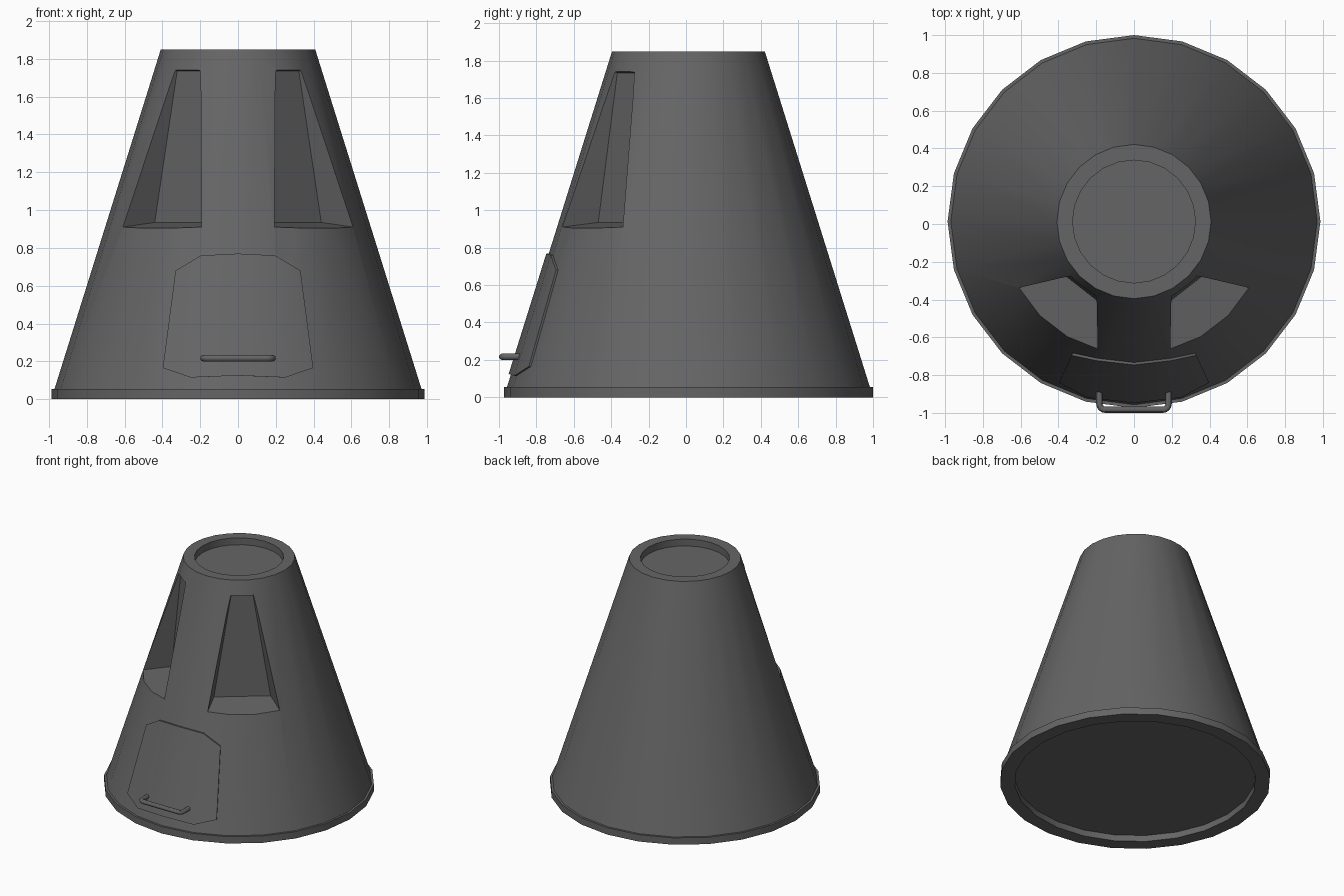
import bpy, bmesh, math
from mathutils import Vector

if "Cube" in bpy.data.objects:
    bpy.data.objects.remove(bpy.data.objects["Cube"])

CY = 0.013          # the round body sits slightly behind the origin
SIDES = 24
grey = bpy.data.materials.new("dark grey")
grey.diffuse_color = (0.13, 0.13, 0.13, 1)
grey.use_nodes = True
grey.node_tree.nodes["Principled BSDF"].inputs["Base Color"].default_value = grey.diffuse_color


def make(name, bm):
    bmesh.ops.recalc_face_normals(bm, faces=bm.faces)
    me = bpy.data.meshes.new(name)
    bm.to_mesh(me)
    bm.free()
    me.materials.append(grey)
    ob = bpy.data.objects.new(name, me)
    bpy.context.collection.objects.link(ob)
    return ob


def smooth(ob):
    bpy.ops.object.select_all(action='DESELECT')
    ob.select_set(True)
    bpy.context.view_layer.objects.active = ob
    bpy.ops.object.shade_smooth_by_angle(angle=math.radians(30))


def cone_r(z):
    return 0.97 - 0.313 * (z - 0.055)


# Capsule body: turned profile with base rim and recessed ends
profile = [(0.88, 0.05), (0.88, 0), (0.987, 0), (0.987, 0.055), (cone_r(0.055), 0.055),
           (cone_r(1.85), 1.85), (0.325, 1.85), (0.325, 1.795)]
bm = bmesh.new()
rings = [[bm.verts.new((r * math.sin(a), CY - r * math.cos(a), z))
          for a in (2 * math.pi * i / SIDES for i in range(SIDES))] for r, z in profile]
for lo, hi in zip(rings, rings[1:]):
    for i in range(SIDES):
        j = (i + 1) % SIDES
        bm.faces.new((lo[i], lo[j], hi[j], hi[i]))
bm.faces.new(rings[0])
bm.faces.new(rings[-1])
body = make("capsule_body", bm)

# Window recesses: tapered cutters, mirrored left and right
for side, label in ((-1, "left"), (1, "right")):
    a = math.radians(38)
    d = Vector((side * math.sin(a), -math.cos(a), 0))
    t = Vector((math.cos(a), side * math.sin(a), 0))
    # inner and opening (distance, half width, height), stretch past the skin
    levels = [((0.45, 0.207, 0.935), (0.653, 0.264, 0.91), 1.6),
              ((0.42, 0.080, 1.735), (0.436, 0.085, 1.74), 3.0)]
    bm = bmesh.new()
    for inner, opening, k in levels:
        p, q = Vector(inner), Vector(opening)
        for v in (p, p + (q - p) * k):
            for s in (-1, 1):
                bm.verts.new(Vector((0, CY, v.z)) + d * v.x + t * s * v.y)
    bmesh.ops.convex_hull(bm, input=bm.verts)
    cutter = make("window_cutter_" + label, bm)
    cutter.hide_render = True
    mod = body.modifiers.new("window_" + label, 'BOOLEAN')
    mod.operation = 'DIFFERENCE'
    mod.solver = 'EXACT'
    mod.object = cutter
    bpy.context.view_layer.objects.active = body
    bpy.ops.object.modifier_apply(modifier=mod.name)
    bpy.data.objects.remove(cutter)
smooth(body)

# Hatch: curved plate following the cone's facets
columns = [(-25, 0.165, 0.68), (-15, 0.115, 0.76), (0, 0.125, 0.77),
           (15, 0.115, 0.76), (25, 0.165, 0.68)]


def on_cone(deg, z, off):
    local = abs(deg) % 15
    flat = math.cos(math.radians(7.5)) / math.cos(math.radians(local - 7.5))
    r = cone_r(z) * flat + off
    a = math.radians(deg)
    return (r * math.sin(a), CY - r * math.cos(a), z)


bm = bmesh.new()
grid = [[bm.verts.new(on_cone(c[0], c[k], off)) for off in (0.013, -0.02) for k in (1, 2)]
        for c in columns]
for (a0, a1, a2, a3), (b0, b1, b2, b3) in zip(grid, grid[1:]):
    for f in ((a0, b0, b1, a1), (a2, a3, b3, b2), (a0, a2, b2, b0), (a1, b1, b3, a3)):
        bm.faces.new(f)
for g in (grid[0], grid[-1]):
    bm.faces.new((g[0], g[1], g[3], g[2]))
smooth(make("hatch", bm))

# Hatch handle: round tube swept along a bent path
HZ, HY, HX, R, BEND = 0.217, -0.983, 0.183, 0.017, 0.03
path = [Vector((-HX, -0.87, HZ))]
for i in range(5):
    a = math.pi / 2 * i / 4
    path.append(Vector((-HX + BEND * (1 - math.cos(a)), HY + BEND * (1 - math.sin(a)), HZ)))
path += [Vector((-p.x, p.y, p.z)) for p in reversed(path)]
bm = bmesh.new()
rings = []
for i, p in enumerate(path):
    tan = (path[min(i + 1, len(path) - 1)] - path[max(i - 1, 0)]).normalized()
    up = Vector((0, 0, 1))
    out = tan.cross(up)
    rings.append([bm.verts.new(p + R * (math.cos(b) * out + math.sin(b) * up))
                  for b in (2 * math.pi * k / 12 for k in range(12))])
for lo, hi in zip(rings, rings[1:]):
    for i in range(12):
        j = (i + 1) % 12
        bm.faces.new((lo[i], lo[j], hi[j], hi[i]))
bm.faces.new(rings[0])
bm.faces.new(rings[-1])
smooth(make("hatch_handle", bm))
